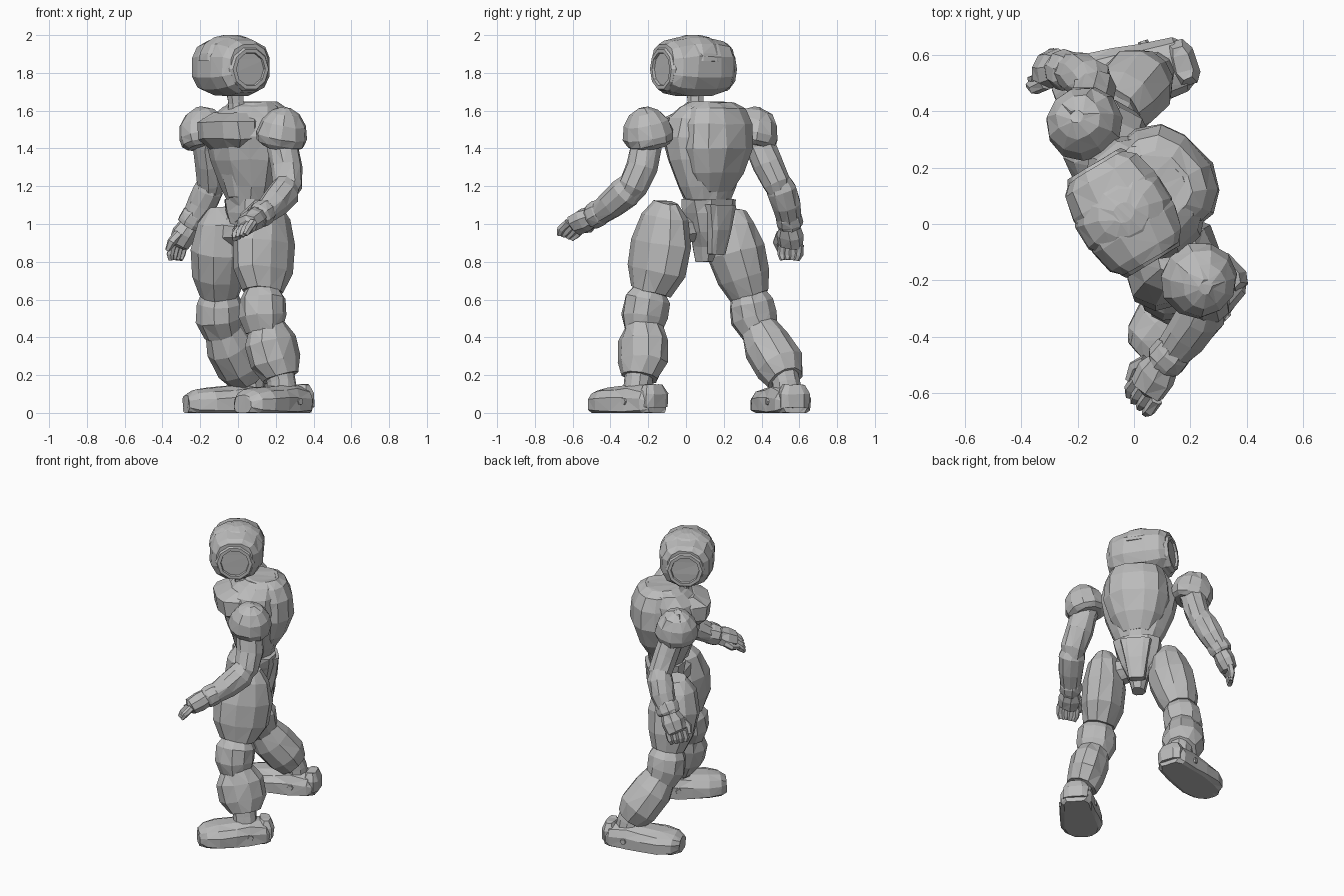
import bpy, bmesh, math, random
from mathutils import Vector as V

random.seed(4)
old = bpy.data.objects.get("Cube")
if old:
    bpy.data.objects.remove(old)

grey = bpy.data.materials.new("plain_grey")
grey.use_nodes = True
grey.diffuse_color = (0.5, 0.5, 0.5, 1)
grey.node_tree.nodes["Principled BSDF"].inputs["Base Color"].default_value = (0.5, 0.5, 0.5, 1)

UP = V((0, 0, 1))
F = V((-0.74, -0.67, 0)).normalized()   # the way the body faces
L = UP.cross(F)                         # the body's own left
BODY = V((0.04, 0.095, 0))


def loft(name, rings, axis=None, ref=L, n=10, power=1.0, jitter=0.004):
    """Skin rings of (centre, radius along ref, radius across) into a closed faceted solid."""
    bm = bmesh.new()
    pts = [V(r[0]) for r in rings]
    loops = []
    for i, (_, ra, rb) in enumerate(rings):
        t = axis or pts[min(i + 1, len(pts) - 1)] - pts[max(i - 1, 0)]
        t = t.normalized()
        b = t.cross(ref).normalized()
        a = b.cross(t)
        loop = []
        for k in range(n):
            w = 2 * math.pi * (k + 0.5) / n
            c, s = math.cos(w), math.sin(w)
            c = math.copysign(abs(c) ** power, c)
            s = math.copysign(abs(s) ** power, s)
            p = pts[i] + a * ra * c + b * rb * s
            p += V([random.uniform(-jitter, jitter) for _ in range(3)])
            p.z = max(p.z, 0)
            loop.append(bm.verts.new(p))
        loops.append(loop)
    for lo, hi in zip(loops, loops[1:]):
        for k in range(n):
            m = (k + 1) % n
            bm.faces.new((lo[k], lo[m], hi[m], hi[k]))
    bm.faces.new(loops[0])
    bm.faces.new(loops[-1])
    bmesh.ops.recalc_face_normals(bm, faces=bm.faces)
    bmesh.ops.triangulate(bm, faces=bm.faces)
    me = bpy.data.meshes.new(name)
    bm.to_mesh(me)
    bm.free()
    me.materials.append(grey)
    ob = bpy.data.objects.new(name, me)
    bpy.context.collection.objects.link(ob)
    return ob


def limb(name, rows, **kw):
    """Rows of (x, y, z, radius) with an optional second radius for the front-to-back depth."""
    return loft(name, [(r[:3], r[3], r[-1]) for r in rows], **kw)


def stack(name, rows, shift=0.0, **kw):
    """Upright body part from rows of (height, forward offset, depth, width)."""
    rings = [(BODY + F * (f + shift) + UP * z, d, w) for z, f, d, w in rows]
    return loft(name, rings, axis=UP, ref=F, **kw)


# Torso, back shell, chest plate and pelvis
stack("torso", [(1.10, -.03, .10, .12), (1.2, -.025, .135, .17), (1.34, -.01, .175, .225),
                (1.46, 0, .195, .245), (1.56, -.01, .18, .22), (1.62, -.04, .14, .17),
                (1.645, -.06, .09, .12)], n=12)
stack("back_shell", [(1.17, .02, .1, .1), (1.27, .01, .15, .165), (1.4, 0, .185, .21),
                     (1.53, 0, .18, .2), (1.61, .01, .155, .17), (1.645, .02, .11, .125)],
      shift=-.075, n=12, power=.8)
stack("chest_plate", [(1.39, -.02, .09, .12), (1.45, 0, .13, .19), (1.54, .01, .13, .185),
                      (1.59, -.04, .08, .14)], shift=.1, power=.75)
stack("abdomen_plate", [(1.14, -.02, .06, .07), (1.28, 0, .085, .1), (1.42, .03, .1, .14)],
      shift=.06, n=8)
stack("pelvis", [(1.13, 0, .115, .155), (1.06, 0, .11, .145), (.96, 0, .09, .105),
                 (.88, .02, .07, .06), (.8, .03, .05, .04)], shift=-.035, n=8, power=.75)
stack("spine_strip", [(1.1, 0, .03, .1), (.97, .01, .03, .075), (.84, .04, .03, .05)],
      shift=-.135, n=8, power=.6)

# Neck and head, turned a little further than the chest
limb("neck", [(0, .06, 1.58, .055), (-.01, .05, 1.64, .045), (-.02, .045, 1.74, .05)], n=8)
HEAD = V((-.037, .04, 1.832))
EAR = V((.52, -.86, 0)).normalized()
HF = EAR.cross(UP)
loft("head", [(HEAD + EAR * s, f, h) for s, f, h in
              ((-.19, .115, .12), (-.155, .15, .14), (-.07, .172, .156), (.07, .172, .156),
               (.155, .15, .14), (.19, .115, .12))], axis=EAR, ref=HF, n=12, power=.78)
loft("helmet_crown", [(HEAD + UP * z, f, s) for z, f, s in
                      ((.03, .18, .17), (.07, .174, .165), (.12, .148, .135),
                       (.155, .095, .085), (.168, .04, .035))], axis=UP, ref=HF, n=12, jitter=.002)
for side, sign in (("left", 1), ("right", -1)):
    A = EAR * sign
    loft(side + "_ear_disc", [(HEAD + A * s - UP * .012, r, r) for s, r in
                              ((.14, .125), (.185, .122), (.203, .11), (.203, .09),
                               (.165, .082), (.18, .01))], axis=A, ref=UP, n=10, jitter=.001)


def shoulder(name, x, y, out):
    """Tilted dome, a touch longer front to back."""
    ax = (UP + out * .25).normalized()
    c = V((x, y, 1.43)) - F * .006
    loft(name, [(c + ax * h, r * 1.03, r) for h, r in
                ((-.02, .1), (.0, .126), (.04, .135), (.11, .118), (.165, .078), (.19, .025))],
         axis=ax, ref=F, n=11)


def hand(name, wrist, knuckle, tip, spread):
    """Thick palm, four curled fingers and a thumb."""
    wrist, knuckle, tip = V(wrist), V(knuckle), V(tip)
    s = spread.normalized()
    d = (knuckle - wrist).normalized()
    loft(name + "_palm", [(wrist - d * .03, .05, .055), (wrist.lerp(knuckle, .4), .075, .062),
                          (knuckle, .07, .052), (knuckle + d * .012, .05, .03)], ref=s, n=8)
    for k in range(4):
        o = s * (k - 1.5) * .036
        mid = knuckle.lerp(tip, .5) + d * .012
        limb(f"{name}_finger_{k + 1}",
             [(*(knuckle + o), .022), (*(mid + o), .022), (*(tip + o * .8), .015)],
             ref=s, n=6, jitter=.002)
    root = wrist.lerp(knuckle, .35) - s * .06
    limb(name + "_thumb", [(*root, .026), (*(root + d * .05 - s * .025), .023),
                           (*(root + d * .1 - s * .015), .014)], ref=UP.cross(d), n=6, jitter=.002)


def cuff(name, p, q, r):
    """Raised band around a limb."""
    p, q = V(p), V(q)
    limb(name, [(*p, r * .9), (*p.lerp(q, .25), r), (*p.lerp(q, .75), r), (*q, r * .9)], n=9)


# Left arm reaches forward, right arm hangs back
shoulder("left_shoulder_pad", .22, -.195, L)
limb("left_upper_arm", [(.2, -.17, 1.52, .07), (.235, -.21, 1.42, .082), (.255, -.23, 1.3, .085),
                        (.26, -.28, 1.2, .08), (.24, -.32, 1.14, .06)])
limb("left_forearm", [(.265, -.265, 1.23, .06), (.24, -.32, 1.165, .086), (.19, -.39, 1.105, .08),
                      (.12, -.48, 1.04, .058)])
cuff("left_wrist_cuff", (.15, -.44, 1.07), (.1, -.5, 1.035), .07)
hand("left_hand", (.1, -.5, 1.035), (.045, -.585, .995), (.01, -.64, .93), L + UP * .3)
shoulder("right_shoulder_pad", -.175, .345, -L)
limb("right_upper_arm", [(-.14, .33, 1.52, .07), (-.165, .39, 1.42, .08), (-.15, .43, 1.32, .08),
                         (-.14, .48, 1.22, .075), (-.15, .5, 1.16, .06)])
limb("right_forearm", [(-.14, .48, 1.25, .06), (-.155, .505, 1.18, .08), (-.19, .53, 1.1, .078),
                       (-.25, .55, 1.0, .06)])
cuff("right_wrist_cuff", (-.22, .54, 1.06), (-.26, .55, .99), .072)
hand("right_hand", (-.265, .55, .98), (-.315, .555, .89), (-.33, .55, .81), V((.55, .85, 0)))

# Legs: one row list per armoured segment
LEGS = {
    "left": {
        "thigh": [(.155, -.105, 1.115, .055, .08), (.145, -.113, 1.04, .11, .145),
                  (.135, -.13, .9, .137, .185), (.132, -.155, .75, .13, .178),
                  (.13, -.185, .64, .1, .118)],
        "knee": [(.125, -.19, .65, .09), (.13, -.205, .6, .122), (.13, -.22, .51, .127),
                 (.14, -.225, .43, .1)],
        "shin": [(.15, -.22, .46, .1), (.17, -.225, .38, .12, .15), (.2, -.23, .27, .117, .148),
                 (.225, -.245, .19, .1)],
        "ankle": [(.21, -.24, .26, .08), (.23, -.25, .17, .075), (.24, -.26, .07, .08)],
    },
    "right": {
        "thigh": [(-.09, .25, 1.08, .06, .075), (-.085, .235, 1.0, .12, .135),
                  (-.09, .26, .86, .15, .165), (-.1, .305, .72, .135, .145),
                  (-.1, .335, .62, .1, .105)],
        "knee": [(-.1, .33, .64, .09), (-.1, .345, .58, .122), (-.1, .36, .5, .126),
                 (-.08, .39, .42, .1)],
        "shin": [(-.08, .385, .45, .1), (-.045, .43, .36, .13), (.015, .495, .25, .133),
                 (.055, .525, .18, .1)],
        "ankle": [(.04, .51, .23, .08), (.065, .53, .16, .075), (.07, .54, .07, .08)],
    },
}
HIPS = {"left": (.1, -.06, .98), "right": (-.04, .19, .96)}
FEET = {"left": ((.345, -.16, 0), (.03, -.46, 0)), "right": ((.19, .575, 0), (-.265, .435, 0))}
for side, parts in LEGS.items():
    for part, rows in parts.items():
        limb(f"{side}_{part}", rows, n=10)
    # Hip joint linking the pelvis to the thigh
    hip = V(HIPS[side])
    core = BODY + UP * hip.z
    limb(side + "_hip_joint", [(*core, .07), (*hip, .09)], ref=F, n=8)
    heel, toe = (V(p) for p in FEET[side])
    d = (toe - heel).normalized()
    # Boot: flat underneath, high at the ankle, rounded at the toe
    loft(side + "_boot", [(heel.lerp(toe, t) + UP * .045, h, w) for t, h, w in
                          ((-.02, .06, .07), (.06, .09, .1), (.3, .115, .115), (.5, .1, .128),
                           (.75, .09, .135), (.93, .077, .11), (1.02, .05, .065))],
         axis=d, ref=UP, n=12, power=.8)
    # Heel guard and side bolts
    loft(side + "_heel_guard", [(heel + d * .02 + UP * z, a, b) for z, a, b in
                                ((.03, .05, .08), (.1, .055, .085), (.15, .03, .06))],
         axis=UP, ref=d, n=8, power=.7)
    across = UP.cross(d)
    for edge, sign in (("left", 1), ("right", -1)):
        c = heel + d * .13 + UP * .06 + across * sign * .1
        loft(f"{side}_boot_{edge}_bolt", [(c, .022, .022), (c + across * sign * .018, .018, .018)],
             axis=across, ref=UP, n=6, jitter=0)
